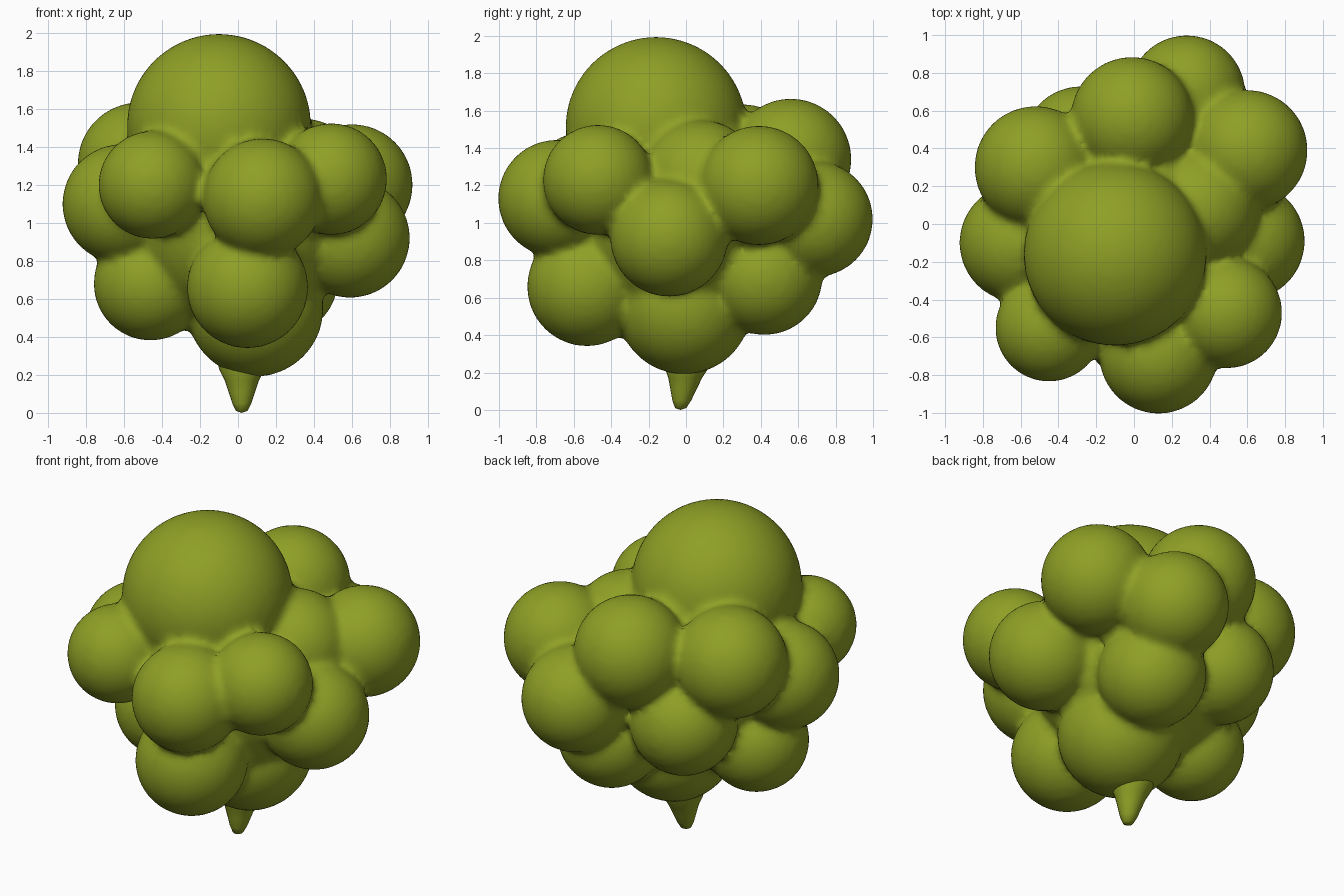
import bpy, bmesh, math
from mathutils import Matrix

if "Cube" in bpy.data.objects:
    bpy.data.objects.remove(bpy.data.objects["Cube"])

green = bpy.data.materials.new("olive_green")
green.diffuse_color = (0.275, 0.35, 0.019, 1)
green.use_nodes = True
green.node_tree.nodes["Principled BSDF"].inputs["Base Color"].default_value = green.diffuse_color


def add_object(name, bm):
    mesh = bpy.data.meshes.new(name)
    bm.normal_update()
    bm.to_mesh(mesh)
    bm.free()
    mesh.materials.append(green)
    for p in mesh.polygons:
        p.use_smooth = True
    obj = bpy.data.objects.new(name, mesh)
    bpy.context.collection.objects.link(obj)
    return obj


# Berries of the cluster: x, y, z, radius
berries = [
    (0.00, 0.00, 1.01, 0.58),     # hidden core
    (0.34, 0.08, 1.23, 0.32),     # inner berry on the right
    (-0.10, -0.16, 1.51, 0.485),  # large crown
    # upper ring
    (0.13, -0.69, 1.13, 0.315),
    (-0.45, -0.55, 1.20, 0.285),
    (0.49, -0.47, 1.23, 0.295),
    (0.60, 0.39, 1.20, 0.32),
    (-0.01, 0.56, 1.34, 0.325),
    (-0.52, 0.30, 1.31, 0.325),
    # middle ring
    (-0.61, -0.10, 1.10, 0.315),
    (0.59, -0.09, 0.92, 0.315),
    (0.28, 0.69, 1.02, 0.31),
    (-0.28, 0.42, 0.92, 0.31),
    # lower ring
    (0.05, -0.53, 0.66, 0.32),
    (-0.46, -0.04, 0.68, 0.30),
    (0.22, 0.42, 0.71, 0.31),
    (0.09, -0.01, 0.55, 0.36),
]
bm = bmesh.new()
for x, y, z, r in berries:
    bmesh.ops.create_icosphere(bm, subdivisions=4, radius=r,
                               matrix=Matrix.Translation((x, y, z)))
cluster = add_object("berry_cluster", bm)

# Fuse the berries and soften the creases between them
remesh = cluster.modifiers.new("fuse", 'REMESH')
remesh.mode = 'VOXEL'
remesh.voxel_size = 0.025
remesh.use_smooth_shade = True
soften = cluster.modifiers.new("soften", 'SMOOTH')
soften.factor = 0.5
soften.iterations = 5

# Pointed stem below, turned from a profile: radius, height
profile = [(0.0, 0.0), (0.03, 0.01), (0.05, 0.05), (0.07, 0.11),
           (0.09, 0.17), (0.12, 0.23), (0.13, 0.30)]
bm = bmesh.new()
verts = [bm.verts.new((r, 0, z)) for r, z in profile]
edges = [bm.edges.new(pair) for pair in zip(verts, verts[1:])]
bmesh.ops.spin(bm, geom=verts + edges, cent=(0, 0, 0), axis=(0, 0, 1),
               angle=math.tau, steps=20)
bmesh.ops.remove_doubles(bm, verts=bm.verts[:], dist=0.0005)
bmesh.ops.recalc_face_normals(bm, faces=bm.faces[:])
for v in bm.verts:  # slight lean
    v.co.x += 0.02
    v.co.y += -0.03 + 0.15 * v.co.z
# the lathe surface is open at the top, so make sure it faces outward
bm.normal_update()
if sum(f.normal.x * (f.calc_center_median().x - 0.02) for f in bm.faces) < 0:
    bmesh.ops.reverse_faces(bm, faces=bm.faces[:])
add_object("stem", bm)
